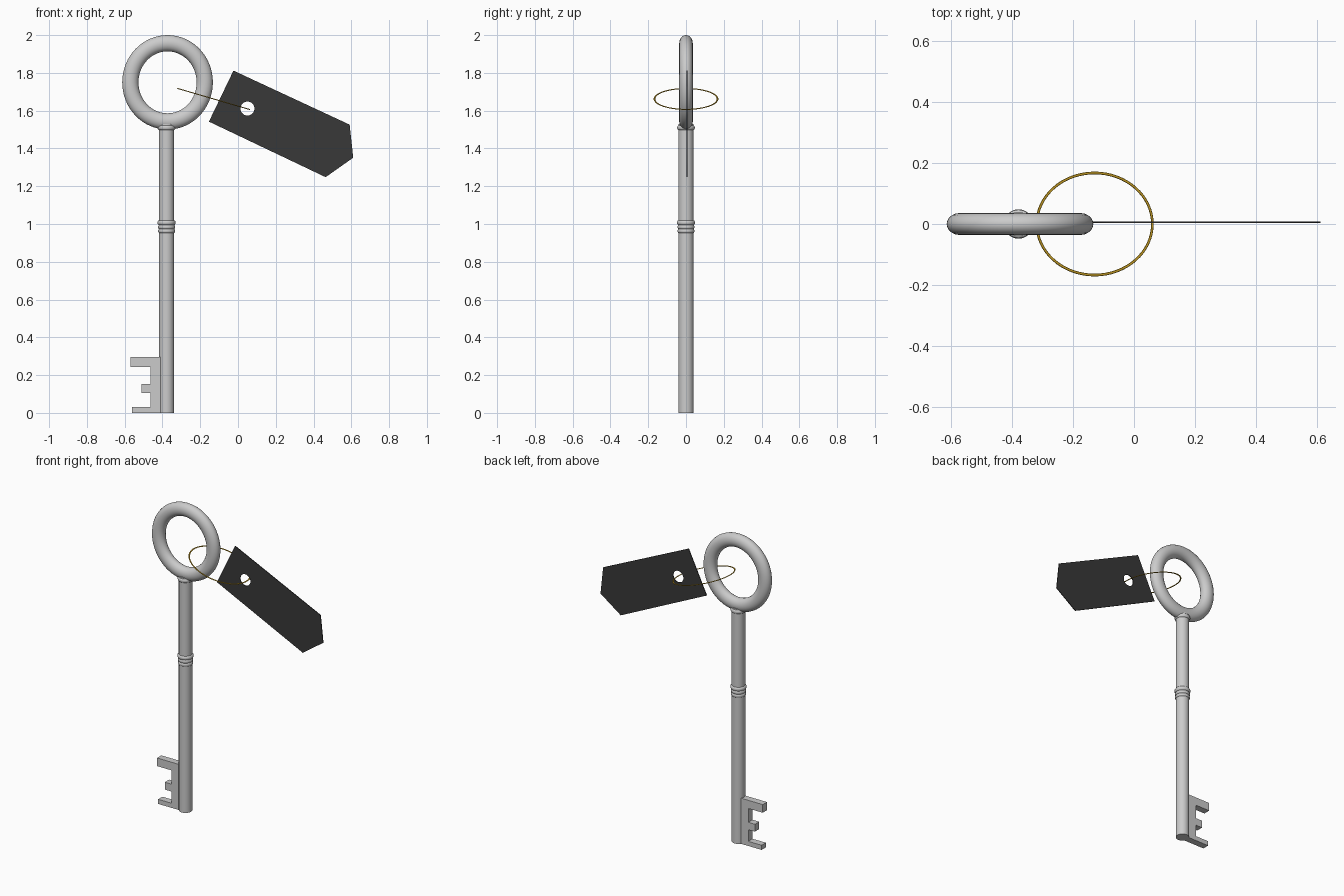
import bpy, bmesh, math
from mathutils import Matrix, Vector

if "Cube" in bpy.data.objects:
    bpy.data.objects.remove(bpy.data.objects["Cube"])

KEY_X = -0.378


def material(name, rgb):
    m = bpy.data.materials.new(name)
    m.diffuse_color = (*rgb, 1)
    m.use_nodes = True
    m.node_tree.nodes["Principled BSDF"].inputs["Base Color"].default_value = m.diffuse_color
    return m


def add_mesh(name, bm, mat=None, smooth=True):
    bmesh.ops.recalc_face_normals(bm, faces=bm.faces)
    me = bpy.data.meshes.new(name)
    bm.to_mesh(me)
    bm.free()
    ob = bpy.data.objects.new(name, me)
    bpy.context.collection.objects.link(ob)
    if mat:
        me.materials.append(mat)
    if smooth:
        bpy.ops.object.select_all(action='DESELECT')
        ob.select_set(True)
        bpy.context.view_layer.objects.active = ob
        bpy.ops.object.shade_smooth_by_angle(angle=math.radians(40))
    return ob


def oval_loop(name, centre, a, b, ra, rn, axis_a, axis_b, seg, sides, mat=None):
    """Oval ring: half-axes a, b along axis_a, axis_b; tube half-widths ra (in plane), rn (normal)."""
    u, v, c = Vector(axis_a).normalized(), Vector(axis_b).normalized(), Vector(centre)
    n = u.cross(v)
    bm = bmesh.new()
    rings = []
    for i in range(seg):
        t = math.tau * i / seg
        ring = []
        for j in range(sides):
            p = math.tau * j / sides
            d = ra * math.cos(p)
            ring.append(bm.verts.new(c + u * (a + d) * math.cos(t)
                                     + v * (b + d) * math.sin(t) + n * rn * math.sin(p)))
        rings.append(ring)
    for i in range(seg):
        r, s = rings[i], rings[(i + 1) % seg]
        for j in range(sides):
            k = (j + 1) % sides
            bm.faces.new((r[j], r[k], s[k], s[j]))
    return add_mesh(name, bm, mat)


def bead(z, h, r, base=0.04):
    """Profile points of a rounded collar on the shaft."""
    return [(base + (r - base) * math.sin(math.pi * i / 6), z - h / 2 * math.cos(math.pi * i / 6))
            for i in range(7)]


gold = material("gold", (0.6, 0.36, 0.02))
black = material("black", (0.04, 0.04, 0.04))

# Bow (handle ring)
oval_loop("bow", (-0.373, 0, 1.75), 0.197, 0.207, 0.043, 0.036, (1, 0, 0), (0, 0, 1), 64, 20)

# Turned shaft with collars
profile = [(0, 0), (0.04, 0)]
profile += bead(0.963, 0.02, 0.045) + bead(0.984, 0.02, 0.045) + bead(1.007, 0.025, 0.048)
profile += bead(1.51, 0.024, 0.047)
profile += [(0.04, 1.53), (0, 1.53)]
bm = bmesh.new()
vs = [bm.verts.new((r, 0, z)) for r, z in profile]
es = [bm.edges.new(p) for p in zip(vs, vs[1:])]
bmesh.ops.spin(bm, geom=vs + es, axis=(0, 0, 1), cent=(0, 0, 0), angle=math.tau, steps=32)
bmesh.ops.remove_doubles(bm, verts=bm.verts, dist=1e-5)
bmesh.ops.translate(bm, verts=bm.verts, vec=(KEY_X, 0, 0))
add_mesh("shaft", bm)

# Toothed bit
outline = [(-0.39, 0), (-0.56, 0), (-0.56, 0.03), (-0.464, 0.03), (-0.464, 0.106),
           (-0.512, 0.106), (-0.512, 0.154), (-0.464, 0.154), (-0.464, 0.244),
           (-0.568, 0.244), (-0.568, 0.297), (-0.39, 0.297)]
bm = bmesh.new()
face = bm.faces.new([bm.verts.new((x, -0.022, z)) for x, z in outline])
ext = bmesh.ops.extrude_face_region(bm, geom=[face], use_keep_orig=True)
bmesh.ops.translate(bm, verts=[g for g in ext["geom"] if isinstance(g, bmesh.types.BMVert)],
                    vec=(0, 0.044, 0))
add_mesh("bit", bm, smooth=False)

# Wire loop joining bow and tag
oval_loop("wire_loop", (-0.129, 0, 1.662), 0.197, 0.167, 0.0045, 0.0025,
          (0.387, 0, -0.113), (0, 1, 0), 64, 8, gold)

# Tag plate with a punched hole
tag = [(-0.024, 1.812), (0.591, 1.526), (0.61, 1.351), (0.464, 1.248), (-0.154, 1.542)]
hole = [(0.05 + 0.037 * math.cos(math.tau * i / 32), 1.611 + 0.037 * math.sin(math.tau * i / 32))
        for i in range(32)]
cu = bpy.data.curves.new("tag", 'CURVE')
cu.dimensions = '2D'
cu.fill_mode = 'BOTH'
cu.extrude = 0.0025
for pts in (tag, hole):
    sp = cu.splines.new('POLY')
    sp.points.add(len(pts) - 1)
    for p, (x, z) in zip(sp.points, pts):
        p.co = (x, z, 0, 1)
    sp.use_cyclic_u = True
cu.materials.append(black)
ob = bpy.data.objects.new("tag", cu)
ob.matrix_world = Matrix.Translation((0, 0.006, 0)) @ Matrix.Rotation(math.pi / 2, 4, 'X')
bpy.context.collection.objects.link(ob)
bpy.ops.object.select_all(action='DESELECT')
ob.select_set(True)
bpy.context.view_layer.objects.active = ob
bpy.ops.object.convert(target='MESH')
